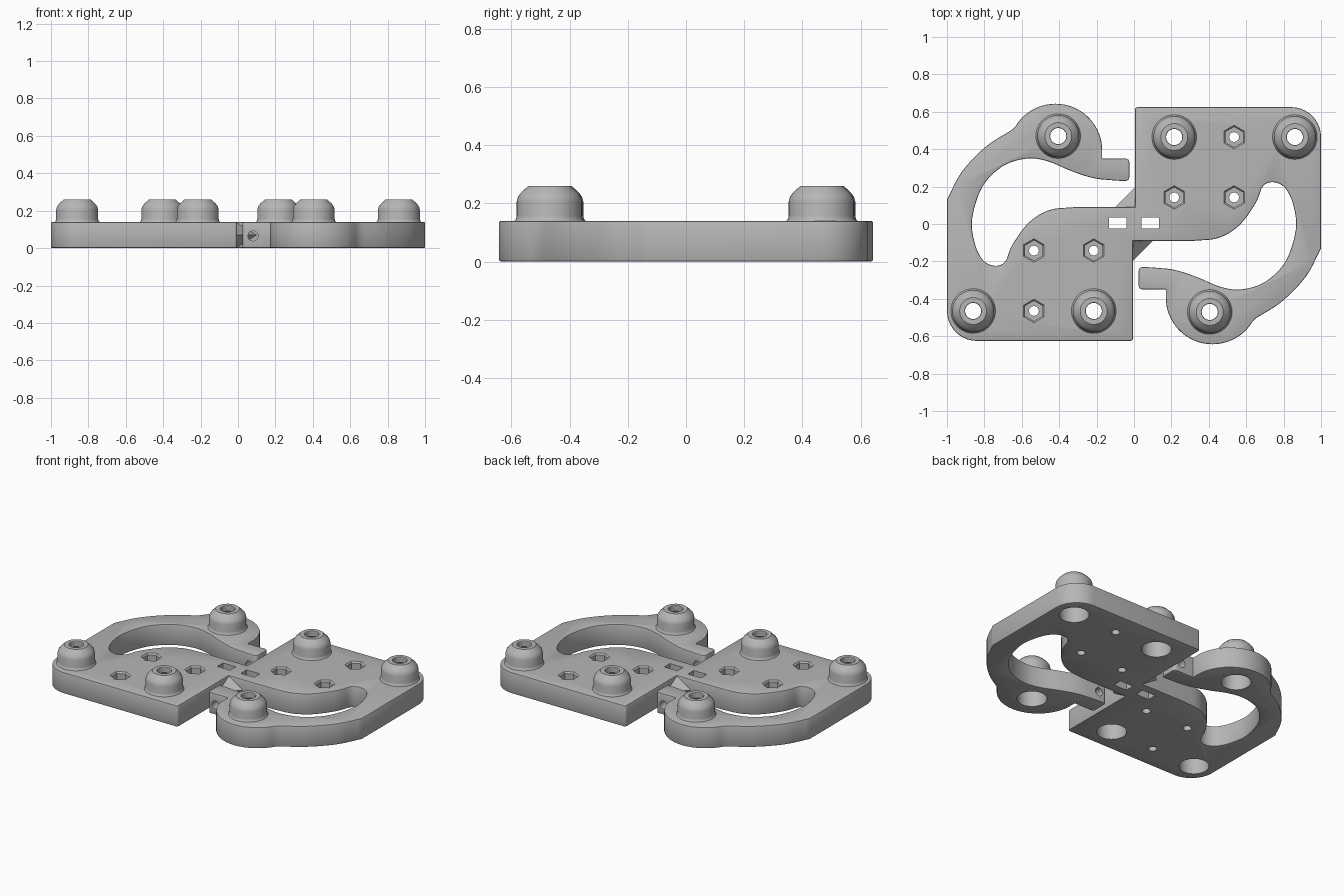
import bpy, bmesh, math
from mathutils import Vector, Matrix

if "Cube" in bpy.data.objects:
    bpy.data.objects.remove(bpy.data.objects["Cube"], do_unlink=True)

TOP = 0.14
grey = bpy.data.materials.new("light grey plastic")
grey.use_nodes = True
colour = (0.47, 0.47, 0.47, 1)
grey.diffuse_color = colour
grey.node_tree.nodes["Principled BSDF"].inputs["Base Color"].default_value = colour


def finish(name, bm):
    bmesh.ops.recalc_face_normals(bm, faces=bm.faces)
    mesh = bpy.data.meshes.new(name)
    bm.to_mesh(mesh)
    bm.free()
    mesh.materials.append(grey)
    ob = bpy.data.objects.new(name, mesh)
    bpy.context.collection.objects.link(ob)
    return ob


def activate(ob):
    bpy.ops.object.select_all(action='DESELECT')
    ob.select_set(True)
    bpy.context.view_layer.objects.active = ob


def smooth(ob):
    activate(ob)
    bpy.ops.object.shade_smooth_by_angle(angle=math.radians(30))


def arc(cx, cy, r, a0, a1, n):
    angles = [math.radians(a0 + (a1 - a0) * i / n) for i in range(n + 1)]
    return [(cx + r * math.cos(a), cy + r * math.sin(a)) for a in angles]


def spline(points, n=6):
    """Smooth curve through the points."""
    p = [Vector(q) for q in points]
    p = [2 * p[0] - p[1]] + p + [2 * p[-1] - p[-2]]
    out = []
    for a, b, c, d in zip(p, p[1:], p[2:], p[3:]):
        for i in range(n):
            t = i / n
            out.append(0.5 * (2 * b + (c - a) * t + (2 * a - 5 * b + 4 * c - d) * t * t
                              + (3 * b - a - 3 * c + d) * t ** 3))
    return [tuple(v) for v in out] + [tuple(p[-2])]


def both(points):
    """Points plus their half-turn copies."""
    return points + [(-x, -y) for x, y in points]


def lathe(name, profile, sides, places, closed=False):
    bm = bmesh.new()
    for px, py in places:
        rings = []
        for r, z in profile:
            rings.append([bm.verts.new((px + r * math.sin(2 * math.pi * i / sides),
                                        py + r * math.cos(2 * math.pi * i / sides), z))
                          for i in range(sides)])
        pairs = list(zip(rings, rings[1:]))
        if closed:
            pairs.append((rings[-1], rings[0]))
        else:
            bm.faces.new(rings[0])
            bm.faces.new(rings[-1])
        for lo, hi in pairs:
            for i in range(sides):
                j = (i + 1) % sides
                bm.faces.new((lo[i], lo[j], hi[j], hi[i]))
    return finish(name, bm)


def cut(target, cutter):
    cutter.hide_render = True
    activate(target)
    mod = target.modifiers.new("cut", 'BOOLEAN')
    mod.operation = 'DIFFERENCE'
    mod.solver = 'EXACT'
    mod.object = cutter
    bpy.ops.object.modifier_apply(modifier=mod.name)
    bpy.data.objects.remove(cutter, do_unlink=True)


# Outline of one half, completed by a half turn
half = [(-0.005, -0.09)]
half += arc(-0.02, -0.61, 0.015, 0, -90, 3)
half += arc(-0.84, -0.465, 0.16, -90, -180, 10)
half += spline([(-1, 0.13), (-0.92, 0.28), (-0.79, 0.415), (-0.65, 0.505)])
half += arc(-0.42, 0.393, 0.25, 148, 0, 28)
half += [(-0.17, 0.35)]
half += arc(-0.045, 0.33, 0.02, 90, 0, 4)
half += arc(-0.045, 0.25, 0.02, 0, -90, 4)
# Curved arm, inner slot and S-shaped plate edge
half += spline([(-0.1, 0.232), (-0.22, 0.246), (-0.34, 0.285), (-0.46, 0.335), (-0.57, 0.35),
                (-0.7, 0.31), (-0.81, 0.2), (-0.865, 0.03), (-0.852, -0.1), (-0.81, -0.19),
                (-0.75, -0.223), (-0.69, -0.203), (-0.65, -0.11), (-0.56, 0.01),
                (-0.45, 0.075), (-0.32, 0.09)])

# Flat plate with softened rims
bm = bmesh.new()
base = bm.faces.new([bm.verts.new((x, y, 0)) for x, y in both(half)])
raised = bmesh.ops.extrude_face_region(bm, geom=[base])["geom"]
bmesh.ops.translate(bm, vec=(0, 0, TOP),
                    verts=[v for v in raised if isinstance(v, bmesh.types.BMVert)])
rims = [e for e in bm.edges if abs(e.verts[0].co.z - e.verts[1].co.z) < 1e-5]
bmesh.ops.bevel(bm, geom=rims, offset=0.007, segments=2, profile=0.5, affect='EDGES')
plate = finish("plate", bm)

# Openings under the bosses
bosses = both([(-0.86, -0.465), (-0.215, -0.465), (-0.405, 0.47)])
cut(plate, lathe("bore_cutter", [(0.09, -0.02), (0.09, TOP + 0.02)], 40, bosses))

# Hexagonal nut pockets with bolt holes
pockets = both([(-0.535, -0.142), (-0.215, -0.142), (-0.535, -0.465)])
cut(plate, lathe("pocket_cutter", [(0.054, 0.06), (0.054, 0.13), (0.072, 0.15)], 6, pockets))
cut(plate, lathe("bolt_cutter", [(0.026, -0.02), (0.026, 0.1)], 24, pockets))

# Tie slots through the centre
bm = bmesh.new()
for x in (-0.087, 0.087):
    bmesh.ops.create_cube(bm, size=1, matrix=Matrix.Translation((x, 0.005, 0.07))
                          @ Matrix.Diagonal((0.096, 0.06, 0.3, 1)))
cut(plate, finish("slot_cutter", bm))

# Cross holes through the finger tips
bm = bmesh.new()
for x, y in both([(-0.08, 0.29)]):
    bmesh.ops.create_cone(bm, cap_ends=True, segments=24, radius1=0.027, radius2=0.027, depth=0.17,
                          matrix=Matrix.Translation((x, y, 0.065)) @ Matrix.Rotation(math.pi / 2, 4, 'X'))
cut(plate, finish("finger_cutter", bm))
smooth(plate)

# Hollow domed bosses
dome = [(0.12, TOP - 0.001), (0.114, 0.147), (0.112, 0.157), (0.112, 0.205), (0.108, 0.221),
        (0.097, 0.237), (0.072, 0.26), (0.045, 0.26), (0.043, 0.257), (0.043, 0.225),
        (0.09, 0.18), (0.09, TOP - 0.001)]
for i, place in enumerate(bosses):
    smooth(lathe(f"boss_{i + 1}", dome, 48, [place], closed=True))

# Tapered gussets in the inner corners
for name, s in (("back_gusset", 1), ("front_gusset", -1)):
    bm = bmesh.new()
    v = [bm.verts.new((s * x, s * y, z)) for x, y, z in
         ((0.005, 0.09, TOP - 0.005), (0.005, 0.09, 0.005), (-0.1, 0.09, 0.07), (0.005, 0.195, 0.07))]
    for tri in ((0, 1, 2), (0, 1, 3), (0, 2, 3), (1, 2, 3)):
        bm.faces.new([v[i] for i in tri])
    finish(name, bm)
